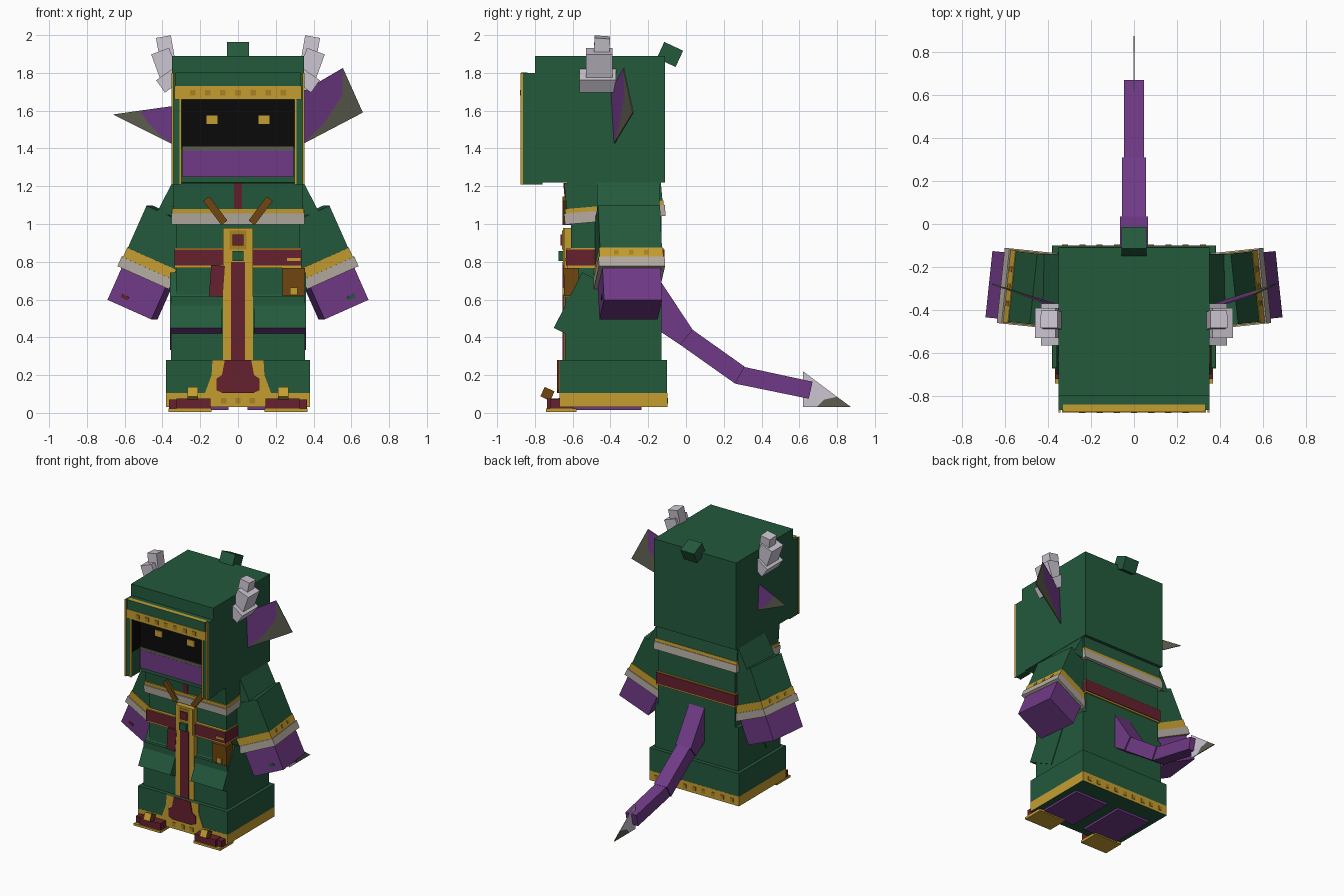
import bpy, bmesh
from math import radians
from mathutils import Matrix, Vector

cube = bpy.data.objects.get("Cube")
if cube:
    bpy.data.objects.remove(cube, do_unlink=True)


def material(name, r, g, b):
    m = bpy.data.materials.new(name)
    m.use_nodes = True
    m.diffuse_color = (r, g, b, 1)
    m.node_tree.nodes["Principled BSDF"].inputs["Base Color"].default_value = (r, g, b, 1)
    return m


GREEN = material("green cloth", .017, .1, .046)
PURPLE = material("purple skin", .16, .042, .24)
GOLD = material("gold trim", .56, .34, .03)
OLD_GOLD = material("old gold", .4, .22, .015)
MAROON = material("maroon cloth", .13, .015, .027)
BLACK = material("black shadow", .003, .003, .003)
HORN = material("pale horn", .6, .56, .63)
FUR = material("grey fur", .46, .41, .36)
BROWN = material("brown leather", .16, .06, .005)
OLIVE = material("olive grey", .11, .11, .08)


def finish(name, bm, mats, rule=None):
    bmesh.ops.recalc_face_normals(bm, faces=bm.faces[:])
    mesh = bpy.data.meshes.new(name)
    if rule:
        for f in bm.faces:
            f.material_index = int(rule(f.normal))
    bm.to_mesh(mesh)
    bm.free()
    for m in mats:
        mesh.materials.append(m)
    ob = bpy.data.objects.new(name, mesh)
    bpy.context.collection.objects.link(ob)
    return ob


def box(name, x, y, z, *mats, tilt=(0, 0, 0), frame=Matrix(), rule=None):
    """Box from ranges, turned about its own centre, then placed in a frame."""
    bm = bmesh.new()
    bmesh.ops.create_cube(bm, size=1)
    mid = Vector([sum(r) / 2 for r in (x, y, z)])
    size = [abs(r[1] - r[0]) for r in (x, y, z)]
    turn = Matrix.Identity(4)
    for axis, a in zip("XYZ", tilt):
        turn = Matrix.Rotation(radians(a), 4, axis) @ turn
    bm.transform(frame @ Matrix.Translation(mid) @ turn @ Matrix.Diagonal((*size, 1)))
    bm.normal_update()
    return finish(name, bm, mats, rule)


def prism(name, outline, span, axis, mat):
    """Outline in xz (axis y) or yz (axis x), extruded over span."""
    place = (lambda a, b, d: (a, d, b)) if axis == "y" else (lambda a, b, d: (d, a, b))
    bm = bmesh.new()
    f = bm.faces.new([bm.verts.new(place(a, b, span[0])) for a, b in outline])
    new = bmesh.ops.extrude_face_region(bm, geom=[f])["geom"]
    shift = Vector(place(0, 0, span[1] - span[0]))
    bmesh.ops.translate(bm, vec=shift, verts=[v for v in new if isinstance(v, bmesh.types.BMVert)])
    return finish(name, bm, [mat])


def sheet(name, points, faces, mats):
    """Thin plate whose faces take the materials in order."""
    bm = bmesh.new()
    verts = [bm.verts.new(p) for p in points]
    for i, ids in enumerate(faces):
        bm.faces.new([verts[k] for k in ids]).material_index = i
    mod = finish(name, bm, mats).modifiers.new("thickness", "SOLIDIFY")
    mod.thickness, mod.offset = .006, 0


def wide(w):
    return (-w, w)


def span(s, a, b):
    return (s * a, s * b)


# Hood and face
box("hood", wide(.35), (-.76, -.11), (1.22, 1.89), GREEN)
box("hood_front", wide(.35), (-.8, -.76), (1.7, 1.89), GREEN)
box("hood_brow", wide(.35), (-.865, -.76), (1.66, 1.8), GREEN)
box("brow_lip", wide(.33), (-.873, -.84), (1.73, 1.803), GREEN, GOLD, rule=lambda n: n.z > .5)
box("brow_band", wide(.335), (-.876, -.86), (1.66, 1.73), GOLD)
for i in range(-3, 4):
    box("brow_rivet", (i * .08 - .015, i * .08 + .015), (-.88, -.875), (1.68, 1.71), OLD_GOLD)
box("face_shadow", wide(.3), (-.765, -.75), (1.4, 1.66), BLACK)
box("muzzle", wide(.295), (-.772, -.75), (1.25, 1.39), PURPLE)
box("muzzle_edge", wide(.295), (-.771, -.75), (1.385, 1.41), OLIVE)
for s in (-1, 1):
    box("hood_side", span(s, .303, .35), (-.865, -.76), (1.21, 1.8), GREEN)
    box("hood_inner_shadow", span(s, .298, .304), (-.86, -.76), (1.4, 1.66), BLACK)
    box("hood_outer_trim", span(s, .342, .352), (-.876, -.862), (1.21, 1.8), GOLD)
    box("hood_inner_trim", span(s, .3, .31), (-.87, -.862), (1.21, 1.66), GOLD)
    box("eye", span(s, .108, .168), (-.772, -.763), (1.53, 1.575), GOLD)
    # Horns in three stacked blocks
    box("horn_base", span(s, .31, .42), (-.565, -.37), (1.72, 1.8), HORN, tilt=(0, 35 * s, 0))
    box("horn_middle", span(s, .335, .435), (-.53, -.39), (1.76, 1.92), HORN, tilt=(0, 20 * s, 0))
    box("horn_tip", span(s, .345, .425), (-.487, -.405), (1.88, 1.99), HORN, tilt=(-4, 10 * s, 0))
box("hood_tuft", wide(.058), (-.14, -.03), (1.85, 1.945), GREEN, tilt=(-25, 0, 0))


# Ears: flat, sweeping backwards
def on_ear(x, z):
    return (x, -.418 + .348 * abs(x) - .0575 * z, z)


left = [(.34, 1.7), (.555, 1.825), (.66, 1.59), (.345, 1.425), (.46, 1.54), (.55, 1.68)]
right = [(-.34, 1.625), (-.52, 1.6), (-.66, 1.58), (-.34, 1.42), (-.41, 1.47), (-.47, 1.53)]
for name, pts in (("left_ear", left), ("right_ear", right)):
    sheet(name, [on_ear(*p) for p in pts], [(0, 1, 5, 4, 3), (1, 2, 3, 4, 5)], [PURPLE, OLIVE])

# Shoulder cape, tipped slightly forward
pivot = Matrix.Translation((0, -.375, 1.06))
cape = pivot @ Matrix.Rotation(radians(5), 4, "X") @ pivot.inverted()
box("cape", wide(.345), (-.63, -.12), (1.04, 1.24), GREEN, frame=cape)
box("cape_fur", wide(.352), (-.645, -.11), (1.02, 1.078), FUR, frame=cape)
box("cape_trim", wide(.35), (-.638, -.115), (1.078, 1.102), GOLD, frame=cape)
box("cape_stripe", wide(.02), (-.635, -.625), (1.1, 1.24), MAROON, frame=cape)

# Torso, belt and skirt
box("torso", wide(.328), (-.61, -.13), (.6, 1.05), GREEN)
box("belt", wide(.337), (-.635, -.115), (.78, .865), MAROON)
box("belt_trim", wide(.335), (-.63, -.12), (.768, .782), GOLD)
box("belt_top_trim", wide(.335), (-.632, -.12), (.862, .872), GOLD)
box("belt_dash", (.26, .33), (-.64, -.63), (.805, .82), GOLD)
box("skirt", wide(.355), (-.64, -.13), (.27, .615), GREEN)
box("hem", wide(.38), (-.67, -.1), (.1, .28), GREEN)
box("hem_band", wide(.381), (-.671, -.099), (.03, .105), GOLD, GREEN, rule=lambda n: n.z < -.5)
for i in range(-4, 5):
    if abs(i) < 2:
        box("hem_rivet", (i * .075 - .014, i * .075 + .014), (-.675, -.67), (.05, .08), OLD_GOLD)
    box("back_rivet", (i * .08 - .014, i * .08 + .014), (-.1, -.095), (.05, .08), OLD_GOLD)

# Front stripe and hem emblem
box("stripe_trim", wide(.08), (-.647, -.6), (.28, .98), GOLD)
box("stripe", wide(.038), (-.653, -.64), (.28, .8), MAROON)
prism("hem_panel_trim", [(-.135, .28), (.135, .28), (.14, .2), (.175, .105), (-.175, .105), (-.14, .2)],
      (-.676, -.66), "y", GOLD)
prism("hem_panel", [(-.07, .28), (.07, .28), (.085, .2), (.115, .18), (.115, .12), (.08, .105),
                    (-.08, .105), (-.115, .12), (-.115, .18), (-.085, .2)], (-.682, -.67), "y", MAROON)

# Clasp, sash and pouch
box("clasp", wide(.07), (-.652, -.6), (.78, .98), GOLD)
box("clasp_plate", wide(.045), (-.656, -.65), (.865, .965), OLD_GOLD)
box("clasp_red_gem", wide(.03), (-.665, -.62), (.885, .945), MAROON)
box("clasp_green_gem", wide(.03), (-.675, -.62), (.805, .858), GREEN)
box("sash", (-.148, -.075), (-.65, -.6), (.615, .78), MAROON, tilt=(0, 4, 0))
box("pouch", (.235, .352), (-.645, -.57), (.62, .765), BROWN)
box("pouch_flap", (.232, .355), (-.65, -.57), (.73, .768), BROWN)
box("pouch_button", (.275, .315), (-.655, -.64), (.625, .665), GOLD)

for s in (-1, 1):
    # Peg, knee flap and shoe
    box("cape_peg", span(s, .1, .14), (-.655, -.61), (.99, 1.15), BROWN, tilt=(0, 37 * s, 0))
    box("knee_flap", span(s, .085, .36), (-.639, -.379), (.373, .703), GREEN, PURPLE,
        tilt=(-27, 0, 0), rule=lambda n: n.z < -.6)
    box("shoe", span(s, .145, .325), (-.735, -.6), (.02, .075), MAROON)
    box("shoe_sole", span(s, .14, .368), (-.742, -.58), (.005, .022), GOLD)
    box("shoe_side", span(s, .325, .365), (-.72, -.6), (.02, .07), MAROON)
    box("shoe_bobble", span(s, .212, .268), (-.762, -.705), (.073, .128), GOLD, BROWN,
        tilt=(-25, 0, 0), rule=lambda n: abs(n.x) > .5)
    box("foot_sole", span(s, .05, .33), (-.6, -.235), (.014, .04), PURPLE)

    # Shoulder and arm
    prism("shoulder", [(.28 * s, 1.23), (.345 * s, 1.225), (.43 * s, 1.06), (.28 * s, 1.03)],
          (-.47, -.14), "y", GREEN)
    arm = (Matrix.Translation((.34 * s, -.315, 1.04)) @ Matrix.Rotation(radians(6 * s), 4, "Z")
           @ Matrix.Rotation(radians(-24 * s), 4, "Y"))
    box("sleeve", wide(.14), wide(.165), (-.27, 0), GREEN, frame=arm)
    box("sleeve_trim", wide(.143), wide(.17), (-.3, -.245), GOLD, frame=arm)
    box("sleeve_fur", wide(.15), wide(.176), (-.355, -.3), FUR, frame=arm)
    for k in (-.08, 0, .08):
        box("sleeve_rivet", wide(.146), (k - .012, k + .012), (-.285, -.26), OLD_GOLD, frame=arm)
    box("hand", wide(.128), wide(.155), (-.54, -.34), PURPLE, frame=arm)
    box("hand_gem", span(s, .03, .07), (-.159, -.15), (-.5, -.48), GREEN if s > 0 else MAROON, frame=arm)

# Tail of three lengths with a flat barbed tip
prism("tail_root", [(-.15, .71), (-.13, .69), (.035, .44), (-.03, .36), (-.15, .44)], wide(.065), "x", PURPLE)
prism("tail_middle", [(.035, .44), (.31, .245), (.26, .155), (-.03, .36)], wide(.055), "x", PURPLE)
prism("tail_end", [(.3, .245), (.67, .165), (.65, .075), (.26, .155)], wide(.047), "x", PURPLE)
barb = [(.62, .22), (.8, .085), (.875, .03), (.69, .03), (.73, .07), (.62, .03)]
sheet("tail_barb", [(0, y, z) for y, z in barb], [(0, 1, 4, 3, 5), (1, 2, 3, 4)], [HORN, OLIVE])
